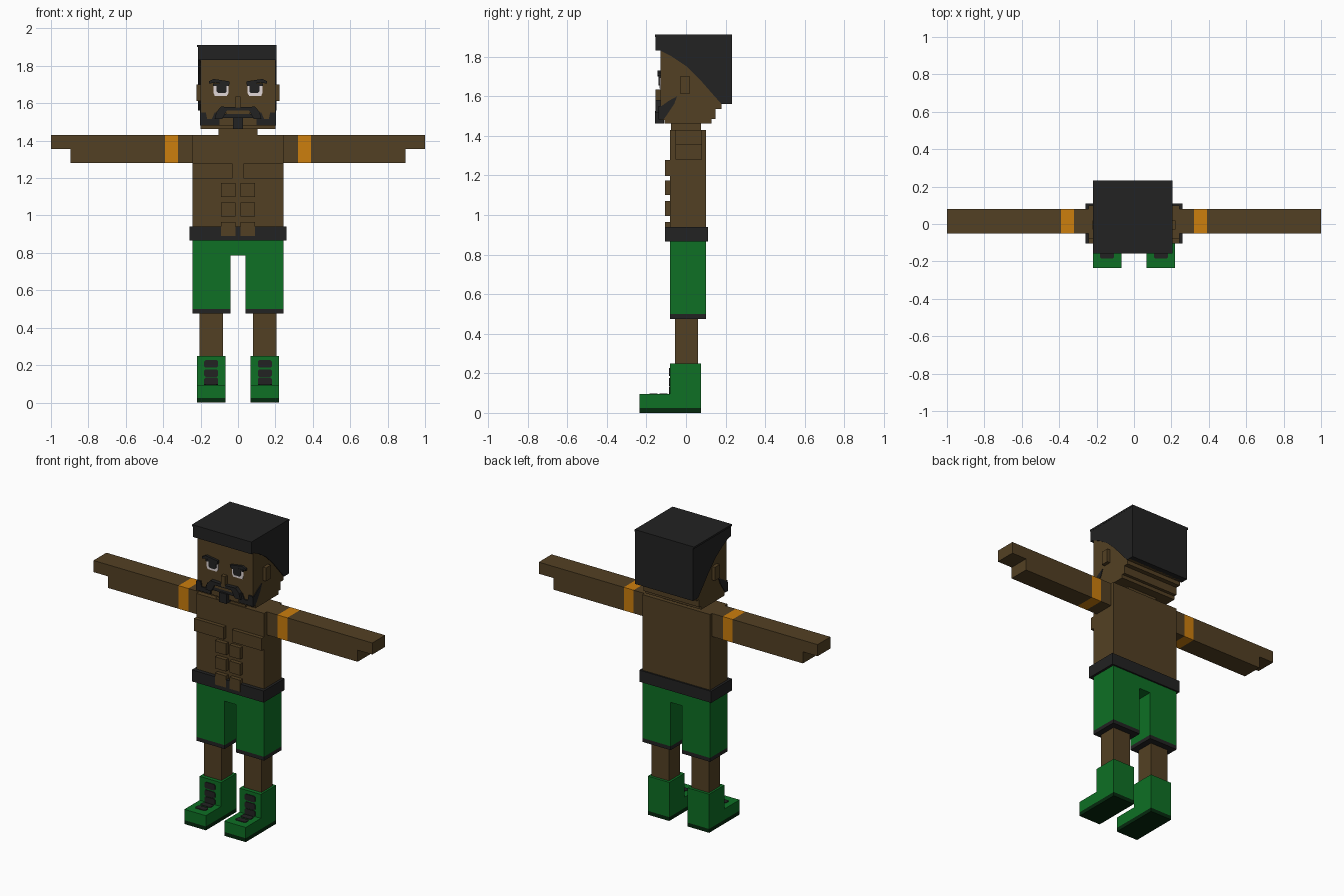
import bpy, bmesh


def material(name, r, g, b):
    m = bpy.data.materials.new(name)
    m.diffuse_color = (r, g, b, 1)
    return m


SKIN = material("brown skin", 0.086, 0.051, 0.017)
BLACK = material("soft black", 0.016, 0.016, 0.016)
GREEN = material("green cloth", 0.0044, 0.162, 0.018)
SOLE = material("dark green sole", 0.0015, 0.021, 0.004)
ORANGE = material("orange band", 0.604, 0.209, 0.004)
WHITE = material("eye white", 0.75, 0.68, 0.68)


def prism(name, pts, axis, lo, hi, mat):
    """Extrude a profile: axis 'x' takes (y, z), 'y' takes (x, z), 'z' takes (x, y)."""
    place = {"x": lambda a, b, t: (t, a, b),
             "y": lambda a, b, t: (a, t, b),
             "z": lambda a, b, t: (a, b, t)}[axis]
    bm = bmesh.new()
    low = [bm.verts.new(place(a, b, lo)) for a, b in pts]
    high = [bm.verts.new(place(a, b, hi)) for a, b in pts]
    bm.faces.new(low)
    bm.faces.new(high)
    n = len(pts)
    for i in range(n):
        j = (i + 1) % n
        bm.faces.new((low[i], low[j], high[j], high[i]))
    bmesh.ops.recalc_face_normals(bm, faces=bm.faces)
    mesh = bpy.data.meshes.new(name)
    bm.to_mesh(mesh)
    bm.free()
    mesh.materials.append(mat)
    ob = bpy.data.objects.new(name, mesh)
    bpy.context.collection.objects.link(ob)
    return ob


def box(name, x, y, z, mat):
    pts = [(x[0], y[0]), (x[1], y[0]), (x[1], y[1]), (x[0], y[1])]
    return prism(name, pts, "z", z[0], z[1], mat)


def sided(x, s):
    return tuple(sorted((x[0] * s, x[1] * s)))


def flip(pts, s):
    return [(a * s, b) for a, b in pts]


def pill(cx, cy, w, h):
    """Flat oval with cut corners."""
    c = h * 0.35
    return [(cx - w + c, cy - h), (cx + w - c, cy - h), (cx + w, cy - h + c),
            (cx + w, cy + h - c), (cx + w - c, cy + h), (cx - w + c, cy + h),
            (cx - w, cy + h - c), (cx - w, cy - h + c)]


# Trunk, belt and neck
box("torso", (-0.243, 0.243), (-0.08, 0.10), (0.87, 1.43), SKIN)
box("belt", (-0.258, 0.258), (-0.105, 0.11), (0.865, 0.94), BLACK)
box("neck", (-0.105, 0.105), (-0.075, 0.075), (1.42, 1.49), SKIN)

# Shorts seat joining the two trouser legs
box("shorts_seat", (-0.04, 0.04), (-0.08, 0.10), (0.785, 0.87), GREEN)

for s, side in ((-1, "right"), (1, "left")):
    # Chest and stomach muscles
    box(side + "_pectoral", sided((0.03, 0.243), s), (-0.105, -0.08), (1.197, 1.277), SKIN)
    for i, z in enumerate((1.10, 0.995, 0.89)):
        box(f"{side}_abdominal_{i}", sided((0.013, 0.09), s), (-0.106, -0.08),
            (z, z + 0.075), BLACK if z + 0.075 < 0.94 else SKIN)

    # Arm with an orange band and an overhanging hand
    ay, az = (-0.052, 0.08), (1.28, 1.43)
    box(side + "_upper_arm", sided((0.243, 0.32), s), ay, az, SKIN)
    box(side + "_arm_band", sided((0.32, 0.39), s), ay, az, ORANGE)
    fore = [(0.39, 1.28), (0.895, 1.28), (0.895, 1.355), (1, 1.355), (1, 1.43), (0.39, 1.43)]
    prism(side + "_forearm", flip(fore, s), "y", *ay, SKIN)

    # Trouser leg, hem and shin
    box(side + "_shorts_leg", sided((0.04, 0.243), s), (-0.08, 0.10), (0.50, 0.87), GREEN)
    box(side + "_shorts_hem", sided((0.04, 0.243), s), (-0.08, 0.10), (0.475, 0.50), BLACK)
    box(side + "_shin", sided((0.08, 0.207), s), (-0.055, 0.06), (0.24, 0.48), SKIN)

    # Boot, sole and laces
    boot = [(-0.235, 0.025), (0.077, 0.025), (0.077, 0.25), (-0.08, 0.25),
            (-0.08, 0.095), (-0.235, 0.095)]
    prism(side + "_boot", boot, "x", *sided((0.066, 0.22), s), GREEN)
    box(side + "_sole", sided((0.066, 0.22), s), (-0.235, 0.077), (0, 0.025), SOLE)
    for i, z in enumerate((0.207, 0.157, 0.113)):
        prism(f"{side}_lace_{i}", pill(0.144 * s, z, 0.037, 0.02), "y", -0.085, -0.08, BLACK)
    for i, y in enumerate((-0.113, -0.165)):
        prism(f"{side}_toe_lace_{i}", pill(0.144 * s, y, 0.037, 0.02), "z", 0.095, 0.099, BLACK)

    # Ear
    box(side + "_ear", sided((0.2, 0.222), s), (-0.03, 0.02), (1.613, 1.70), SKIN)

    # Eye and brow
    white = [(0.06, 1.64), (0.125, 1.64), (0.132, 1.66), (0.132, 1.70), (0.05, 1.70), (0.05, 1.655)]
    prism(side + "_eye", flip(white, s), "y", -0.134, -0.13, WHITE)
    prism(side + "_pupil", pill(0.088 * s, 1.678, 0.026, 0.024), "y", -0.138, -0.13, BLACK)
    box(side + "_eyelid", sided((0.048, 0.134), s), (-0.14, -0.13), (1.692, 1.705), BLACK)
    brow = [(0.045, 1.70), (0.12, 1.71), (0.155, 1.705), (0.155, 1.718), (0.13, 1.73), (0.045, 1.717)]
    prism(side + "_brow", flip(brow, s), "y", -0.145, -0.13, BLACK)

    # Beard along the jaw, on the cheek and at the front
    cheek = [(-0.045, 1.60), (-0.06, 1.56), (-0.10, 1.50), (-0.115, 1.482),
             (-0.138, 1.482), (-0.138, 1.54), (-0.09, 1.575)]
    prism(side + "_cheek_beard", cheek, "x", *sided((0.195, 0.204), s), BLACK)
    jaw = [(0.10, 1.485), (0.202, 1.485), (0.202, 1.55), (0.172, 1.55),
           (0.165, 1.515), (0.14, 1.515), (0.125, 1.55), (0.10, 1.55)]
    prism(side + "_jaw_beard", flip(jaw, s), "y", -0.138, -0.125, BLACK)
    stache = [(0, 1.56), (0.06, 1.56), (0.085, 1.515), (0.125, 1.515),
              (0.115, 1.555), (0.09, 1.582), (0, 1.578)]
    prism(side + "_moustache", flip(stache, s), "y", -0.155, -0.13, BLACK)

# Head with stepped nape
head = [(-0.13, 1.85), (-0.13, 1.48), (-0.108, 1.48), (-0.108, 1.462), (0.13, 1.462),
        (0.13, 1.485), (0.15, 1.485), (0.15, 1.535), (0.18, 1.535), (0.18, 1.56),
        (0.20, 1.56), (0.20, 1.85)]
prism("head", head, "x", -0.2, 0.2, SKIN)

# Nose, mouth and goatee
box("nose", (-0.014, 0.014), (-0.155, -0.13), (1.565, 1.635), SKIN)
box("lip", (-0.065, 0.065), (-0.148, -0.13), (1.542, 1.56), SKIN)
box("lower_lip_beard", (-0.08, 0.08), (-0.145, -0.13), (1.52, 1.542), BLACK)
box("goatee", (-0.026, 0.026), (-0.156, -0.11), (1.462, 1.525), BLACK)

# Hair cap: square block with a slanting hairline at the sides
hair = [(-0.155, 1.91), (-0.155, 1.832), (-0.13, 1.83), (-0.07, 1.80), (0, 1.753),
        (0.07, 1.685), (0.14, 1.605), (0.18, 1.56), (0.232, 1.56), (0.232, 1.91)]
prism("hair", hair, "x", -0.213, 0.205, BLACK)
box("hair_rim", (-0.22, 0.206), (-0.157, 0.232), (1.90, 1.912), BLACK)
